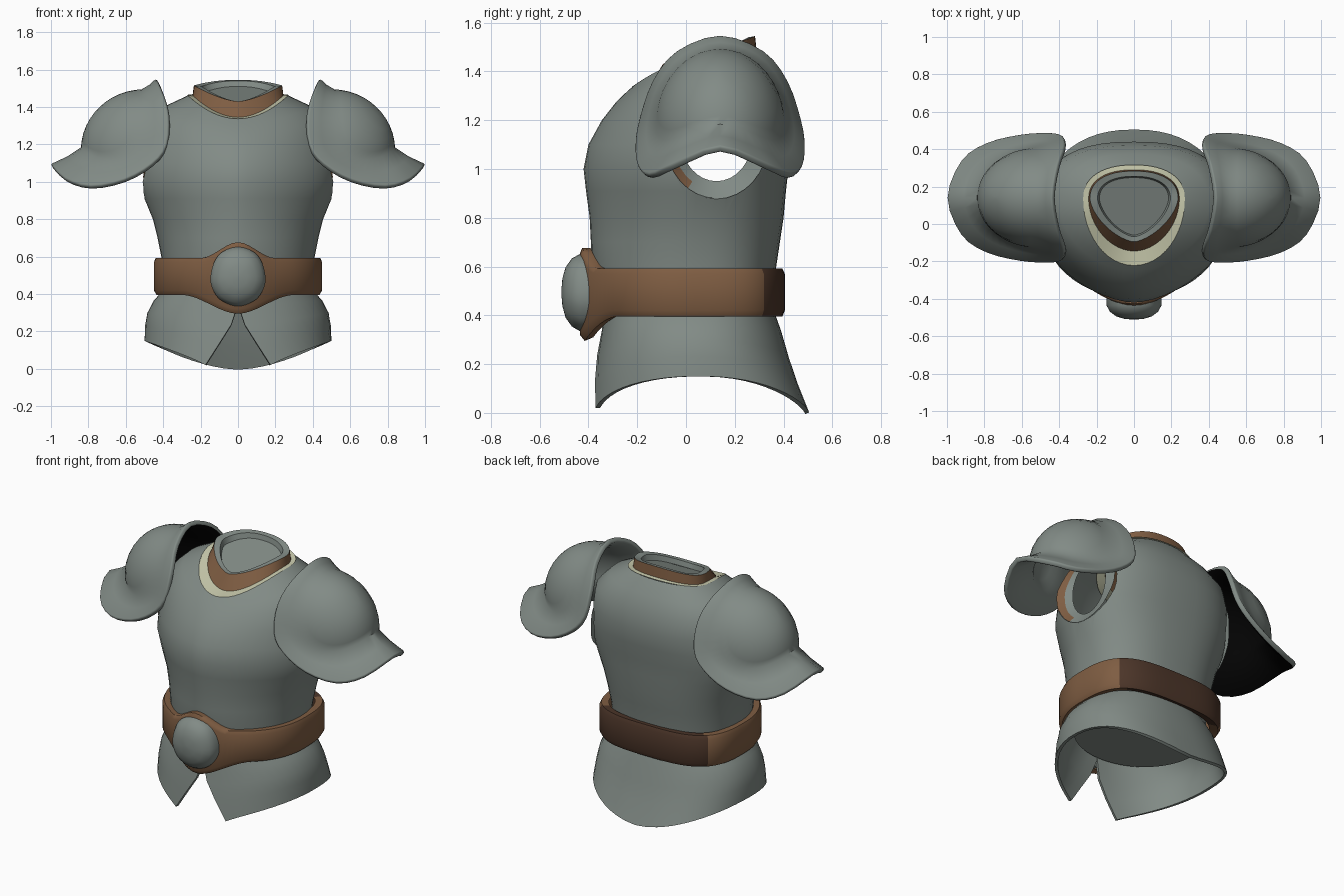
import bpy, bmesh, math
from mathutils import Vector

if "Cube" in bpy.data.objects:
    bpy.data.objects.remove(bpy.data.objects["Cube"])

def material(name, col):
    m = bpy.data.materials.new(name)
    m.diffuse_color = (*col, 1)
    m.use_nodes = True
    m.node_tree.nodes["Principled BSDF"].inputs["Base Color"].default_value = m.diffuse_color
    return m

STEEL = material("grey steel", (0.222, 0.258, 0.238))
LEATHER = material("brown leather", (0.212, 0.110, 0.055))
DARK_LEATHER = material("dark brown leather", (0.072, 0.036, 0.022))
CREAM = material("cream cloth", (0.60, 0.61, 0.43))
DARK = material("black lining", (0.001, 0.001, 0.001))
N = 48

def spow(v, p):
    return math.copysign(abs(v) ** p, v)

def ring(x, yf, yb, zf, zs=None, zb=None, cy=0.03, nf=2.0, nb=2.5, gap=0.0, n=N):
    """Egg-shaped loop, anticlockwise from the front; separate front, side and back heights."""
    zs = zf if zs is None else zs
    zb = zf if zb is None else zb
    pts = []
    for i in range(n + (1 if gap else 0)):
        t = gap + (2 * math.pi - 2 * gap) * i / n
        s, c = math.sin(t), math.cos(t)
        front = c > 0
        e = 2 / (nf if front else nb)
        depth = cy - yf if front else yb - cy
        z = zs + ((zf if front else zb) - zs) * c * c
        pts.append(Vector((x * spow(s, e), cy - depth * spow(c, e), z)))
    return pts

def loft(name, rings, mats, closed=True, flip=False, cap=None, band=None):
    """Skin a list of loops; cap=(first,last); band gives a material index per strip."""
    bm = bmesh.new()
    vs = [[bm.verts.new(p) for p in r] for r in rings]
    m = len(rings[0])
    for j in range(len(vs) - 1):
        a, b = vs[j], vs[j + 1]
        for i in range(m if closed else m - 1):
            k = (i + 1) % m
            f = bm.faces.new((a[i], a[k], b[k], b[i]))
            f.material_index = band[j] if band else 0
    if cap and cap[0]:
        bm.faces.new(vs[0][::-1])
    if cap and cap[1]:
        bm.faces.new(vs[-1])
    if flip:
        bmesh.ops.reverse_faces(bm, faces=bm.faces[:])
    me = bpy.data.meshes.new(name)
    bm.to_mesh(me)
    bm.free()
    for mt in mats:
        me.materials.append(mt)
    ob = bpy.data.objects.new(name, me)
    bpy.context.collection.objects.link(ob)
    return ob

def finish(ob, angle=40):
    """Apply modifiers and smooth the part."""
    bpy.ops.object.select_all(action='DESELECT')
    bpy.context.view_layer.objects.active = ob
    ob.select_set(True)
    for md in list(ob.modifiers):
        bpy.ops.object.modifier_apply(modifier=md.name)
    bpy.ops.object.shade_smooth_by_angle(angle=math.radians(angle))

def solidify(ob, t, inner=0):
    md = ob.modifiers.new("thick", 'SOLIDIFY')
    md.thickness, md.offset, md.material_offset = t, -1, inner

def spline(pts, k=3):
    """Closed Catmull-Rom curve through the points."""
    out, n = [], len(pts)
    for i in range(n):
        a, b, c, d = (pts[(i + j - 1) % n] for j in range(4))
        for s in range(k):
            t = s / k
            out.append(0.5 * (2 * b + (c - a) * t + (2 * a - 5 * b + 4 * c - d) * t * t
                              + (3 * b - a - 3 * c + d) * t ** 3))
    return out

# Breastplate shell, narrowing to the front
torso = loft("breastplate", [
    ring(.39, -.34, .35, .40), ring(.41, -.385, .37, .60, nf=1.9),
    ring(.43, -.39, .385, .70, nf=1.8), ring(.455, -.395, .40, .80, nf=1.75),
    ring(.50, -.41, .41, .91, nf=1.7), ring(.53, -.42, .42, 1.0, nf=1.68),
    ring(.53, -.40, .435, 1.10, cy=.05, nf=1.68),
    ring(.51, -.345, .44, 1.20, 1.22, 1.20, cy=.07, nf=1.75),
    ring(.48, -.29, .42, 1.27, 1.325, 1.31, cy=.09, nf=1.8),
    ring(.40, -.25, .375, 1.31, 1.40, 1.40, cy=.11, nf=1.9, nb=2.3),
    ring(.268, -.22, .312, 1.337, 1.462, 1.475, cy=.12, nb=2.2)], [STEEL])
solidify(torso, .015)

# Arm holes cut straight through
def oval(x, ry, rz, zc=1.12, yc=.125):
    return [Vector((x, yc + ry * math.cos(2 * math.pi * i / 32),
                    zc + rz * math.sin(2 * math.pi * i / 32))) for i in range(32)]

cutter = loft("arm_cutter", [oval(-.9, .21, .24), oval(.9, .21, .24)], [STEEL], cap=(True, True))
cutter.hide_render = True
bo = torso.modifiers.new("arms", 'BOOLEAN')
bo.operation, bo.solver, bo.object = 'DIFFERENCE', 'EXACT', cutter
finish(torso)
bpy.data.objects.remove(cutter)

# Turned-in arm hole rims with a brown outer edge at the front
for s, side in ((1, "left"), (-1, "right")):
    outer = oval(0, .213, .243)
    for p in outer:
        p.x = s * (.522 - 1.7 * max(0, p.y - .1) ** 2 - .4 * max(0, p.z - 1.15)
                   - .3 * max(0, 1 - p.z) - .15 * max(0, .03 - p.y))
    inner = oval(s * .44, .145, .17)
    middle = [a.lerp(b, .5) for a, b in zip(outer, inner)]
    rim = loft(side + "_arm_rim", [outer, middle, inner], [STEEL, LEATHER], flip=(s < 0), band=[1, 0])
    for f in rim.data.polygons:
        if f.center.y > .03:
            f.material_index = 0
    finish(rim)

# Collar: cream lip, brown wall, steel rim and sunken cap
def neck(x, yf, yb, zf, zs, zb, nf=1.55):
    return ring(x, yf, yb, zf, zs, zb, cy=.135, nf=nf, nb=2.3)

collar = loft("collar", [
    neck(.272, -.222, .316, 1.337, 1.465, 1.48, 2),
    neck(.243, -.145, .290, 1.345, 1.462, 1.482, 1.9),
    neck(.236, -.095, .283, 1.43, 1.515, 1.545),
    neck(.195, -.068, .255, 1.43, 1.51, 1.54),
    neck(.185, -.060, .248, 1.40, 1.475, 1.51)],
    [STEEL, LEATHER, CREAM], cap=(False, True), band=[2, 1, 0, 0])
finish(collar)

# Hip skirt with front slit and arched hem
rows = []
for f, x, yf, yb in ((0, .40, -.335, .36), (.2, .45, -.345, .39), (.45, .485, -.365, .42),
                     (.7, .497, -.38, .455), (1, .50, -.395, .505)):
    zfront = .42 - .405 * f
    g = max(.002, .165 * (.29 - zfront) / .275)
    r = ring(x, yf, yb, 0, cy=.05, nf=2.1, nb=2.25, gap=math.asin(g / x))
    for p in r:
        u = min(1, abs(p.x) / x)
        if p.y < .05:
            hem = .015 + .135 * max(0, (u - .33) / .67) ** .85
        else:
            hem = .002 + .148 * u ** 1.6
        p.z = .42 + f * (hem - .42)
    rows.append(r)
skirt = loft("hip_skirt", rows, [STEEL], closed=False, flip=True)
solidify(skirt, .018)
finish(skirt)
floor_ring = ring(.39, -.31, .345, .34, cy=.05, nb=2.2)
finish(loft("waist_cap", [floor_ring, [p + Vector((0, 0, .03)) for p in floor_ring]],
            [STEEL], cap=(True, True)))

# Belt, swelling around the buckle, darker across the back
def belt_ring(x, yf, yb, z, rise):
    def bump(px, w):
        t = max(0, 1 - abs(px) / w)
        return t * t * (3 - 2 * t)
    r = ring(x, yf, yb, z, cy=.03, nf=2.05, nb=3.2, n=96)
    for p in r:
        if p.y < 0:
            p.z += rise * bump(p.x, .20 if rise > 0 else .30)
            p.y -= .03 * bump(p.x, .28)
    return r

belt = loft("belt", [
    belt_ring(.39, -.35, .35, .41, -.10), belt_ring(.435, -.385, .395, .395, -.10),
    belt_ring(.45, -.405, .405, .42, -.10), belt_ring(.45, -.405, .405, .57, .085),
    belt_ring(.44, -.395, .395, .592, .085), belt_ring(.40, -.36, .36, .59, .085)],
    [LEATHER, DARK_LEATHER])
for f in belt.data.polygons:
    if f.center.y > .315:
        f.material_index = 1
finish(belt, 60)

# Domed shield buckle
half = [(0, .335), (.065, .352), (.115, .39), (.147, .465), (.132, .56), (.085, .625), (0, .652)]
outline = half + [(-x, z) for x, z in half[-2:0:-1]]
def buckle_ring(k, y):
    return spline([Vector((x * k, y, .495 + (z - .495) * k)) for x, z in outline])
finish(loft("buckle", [buckle_ring(k, y) for k, y in
                       ((1, -.39), (1, -.435), (.88, -.468), (.65, -.494), (.35, -.507), (.05, -.511))],
            [STEEL], cap=(True, True)), 50)

# Shoulder guards: dome on an ellipsoid plus a flared flange
dome = [(0, 0, 1), (0, -.5, .87), (0, -.87, .5), (.05, -1, .1), (.2, -.98, -.1),
        (.45, -.88, -.2), (.7, -.7, -.18), (.9, -.4, -.08), (1, 0, 0)]
flange = [(.44, .14, 1.55), (.41, -.04, 1.485), (.375, -.14, 1.36), (.385, -.195, 1.2),
          (.46, -.21, 1.1), (.61, -.20, 1.015), (.79, -.155, .98), (.925, -.06, 1.02), (1.0, .14, 1.095)]

def loop(half_pts, mid):
    pts = half_pts + [(x, 2 * mid - y, z) for x, y, z in half_pts[-2:0:-1]]
    return spline([Vector(p) for p in pts])

dirs, edge = loop(dome, 0), loop(flange, .14)
axis = Vector((.7, 0, .7))
def on_dome(d, t):
    v = d.normalized().lerp(axis, t).normalized()
    return Vector((.5 + .34 * v.x, .14 + .27 * v.y, 1.17 + .325 * v.z))

for s, side in ((1, "left"), (-1, "right")):
    rings = [edge]
    rings += [[e.lerp(on_dome(d, 0), .55) for e, d in zip(edge, dirs)]]
    rings += [[on_dome(d, t) for d in dirs] for t in (.06, .2, .36, .52, .68, .84, .97)]
    rings = [[Vector((s * p.x, p.y, p.z)) for p in r] for r in rings]
    guard = loft(side + "_shoulder_guard", rings, [STEEL, DARK], cap=(False, True))
    if s < 0:
        guard.data.flip_normals()
    solidify(guard, .03, 1 if s < 0 else 0)
    bv = guard.modifiers.new("round", 'BEVEL')
    bv.width, bv.segments, bv.angle_limit = .009, 2, math.radians(75)
    finish(guard, 50)
